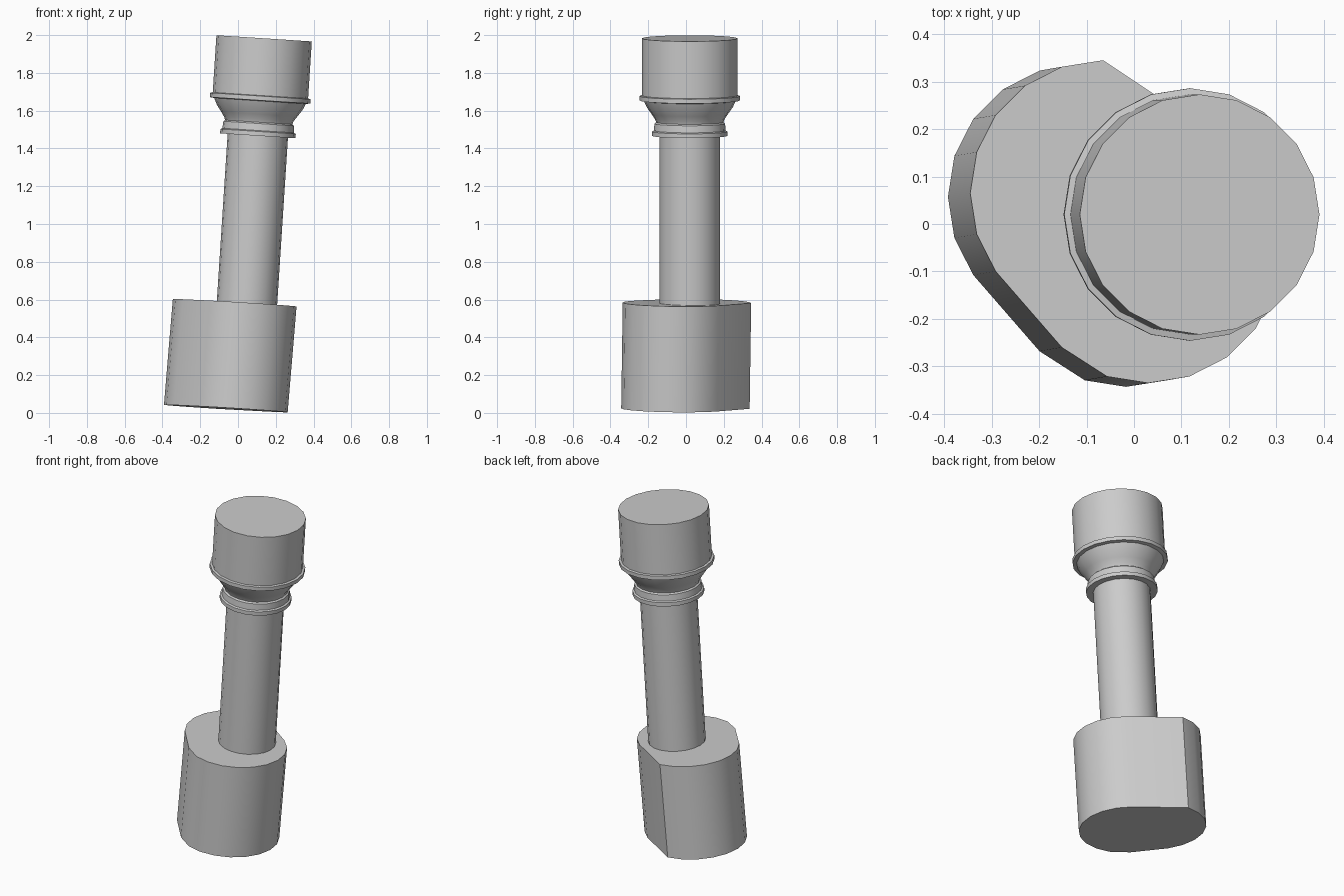
import bpy, bmesh
from math import cos, sin, radians

if "Cube" in bpy.data.objects:
    bpy.data.objects.remove(bpy.data.objects["Cube"])

SIDES = 20
TILT = radians(3.7)


def finish(name, bm):
    bmesh.ops.recalc_face_normals(bm, faces=bm.faces)
    mesh = bpy.data.meshes.new(name)
    bm.to_mesh(mesh)
    bm.free()
    obj = bpy.data.objects.new(name, mesh)
    bpy.context.collection.objects.link(obj)
    bpy.ops.object.select_all(action='DESELECT')
    obj.select_set(True)
    bpy.context.view_layer.objects.active = obj
    bpy.ops.object.shade_smooth_by_angle(angle=radians(30))
    return obj


def loft(name, rings):
    """Skin a stack of equal-length point rings and cap both ends."""
    bm = bmesh.new()
    loops = [[bm.verts.new(p) for p in ring] for ring in rings]
    n = len(loops[0])
    for a, b in zip(loops, loops[1:]):
        for i in range(n):
            j = (i + 1) % n
            bm.faces.new((a[i], a[j], b[j], b[i]))
    bm.faces.new(loops[0][::-1])
    bm.faces.new(loops[-1])
    return finish(name, bm)


def turned(name, profile):
    """Revolve (radius, height) points and lean the part on the shared axis."""
    rings = [[(r * cos(radians(18 * i)), r * sin(radians(18 * i)), z)
              for i in range(SIDES)] for r, z in profile]
    obj = loft(name, rings)
    obj.location = (0.01, 0.02, 0)
    obj.rotation_euler = (0, TILT, 0)
    return obj


def arc(cx, cy, start, end, r=0.28):
    return [(cx + r * cos(radians(a)), cy + r * sin(radians(a)))
            for a in range(start, end + 1, 18)]


# Base block: two offset arcs joined by flats, leaning to one side
outline = arc(-0.065, 0.065, 90, 216) + [(-0.152, -0.26)] + arc(0.03, -0.055, 252, 414)
top = [(x, y, 0.582 - 0.063 * x - 0.013 * y) for x, y in outline]
bottom = [(x - 0.047, y - 0.008, z - 0.56) for x, y, z in top]
loft("base_block", [bottom, top])

# Plain shaft
turned("shaft", [(0.16, 0.5), (0.16, 1.5)])

# Head: lower collar, neck, flared cup, rim ring and drum
turned("head", [
    (0.16, 1.470), (0.20, 1.470), (0.20, 1.493), (0.19, 1.498),
    (0.187, 1.535), (0.178, 1.542), (0.184, 1.558), (0.202, 1.585),
    (0.228, 1.622), (0.243, 1.655), (0.266, 1.658), (0.266, 1.681),
    (0.253, 1.684), (0.253, 1.987)])
